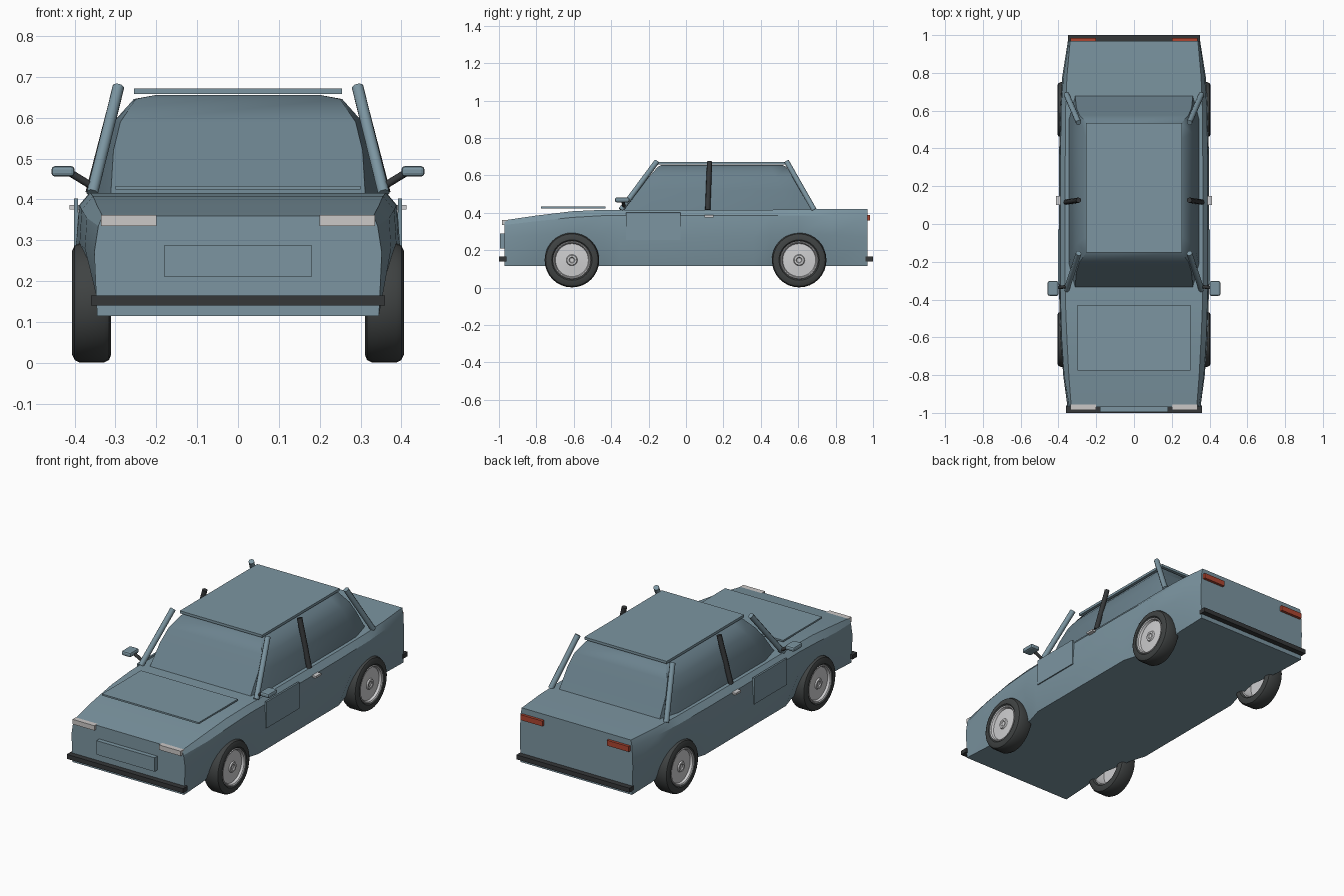
import bpy, bmesh, math
from mathutils import Vector

if "Cube" in bpy.data.objects:
    bpy.data.objects.remove(bpy.data.objects["Cube"])


def material(name, rgb):
    m = bpy.data.materials.new(name)
    m.diffuse_color = (*rgb, 1)
    m.use_nodes = True
    m.node_tree.nodes["Principled BSDF"].inputs["Base Color"].default_value = m.diffuse_color
    return m


BLUE = material("blue grey paint", (0.20, 0.30, 0.355))
GLASS = material("dark blue glass", (0.145, 0.22, 0.265))
BLACK = material("black trim", (0.035, 0.038, 0.04))
RUBBER = material("tyre rubber", (0.05, 0.055, 0.055))
METAL = material("light wheel metal", (0.62, 0.62, 0.63))
LAMP = material("pale lamp", (0.60, 0.58, 0.57))
RED = material("red lamp", (0.42, 0.06, 0.03))


def finish(bm, name, mat, smooth=None):
    bmesh.ops.recalc_face_normals(bm, faces=bm.faces)
    me = bpy.data.meshes.new(name)
    bm.to_mesh(me)
    bm.free()
    ob = bpy.data.objects.new(name, me)
    bpy.context.collection.objects.link(ob)
    me.materials.append(mat)
    if smooth:
        bpy.context.view_layer.objects.active = ob
        ob.select_set(True)
        bpy.ops.object.shade_smooth_by_angle(angle=math.radians(smooth))
        ob.select_set(False)
    return ob


def loft(name, rings, mat, smooth=None):
    """Skin a list of closed rings and cap both ends."""
    bm = bmesh.new()
    rows = [[bm.verts.new(p) for p in r] for r in rings]
    n = len(rows[0])
    for a, b in zip(rows, rows[1:]):
        for i in range(n):
            bm.faces.new((a[i], a[(i + 1) % n], b[(i + 1) % n], b[i]))
    bm.faces.new(rows[0])
    bm.faces.new(rows[-1])
    return finish(bm, name, mat, smooth)


def box(name, x, y, z, mat, bevel=0):
    bm = bmesh.new()
    bmesh.ops.create_cube(bm, size=1)
    for v in bm.verts:
        v.co = Vector([(r[0] + r[1]) / 2 + c * (r[1] - r[0]) for c, r in zip(v.co, (x, y, z))])
    if bevel:
        bmesh.ops.bevel(bm, geom=bm.edges[:], offset=bevel, segments=2, affect='EDGES', profile=0.5)
    return finish(bm, name, mat)


def rod(name, a, b, r, mat, sides=8):
    a, b = Vector(a), Vector(b)
    bm = bmesh.new()
    bmesh.ops.create_cone(bm, cap_ends=True, segments=sides, radius1=r, radius2=r, depth=(b - a).length)
    rot = (b - a).to_track_quat('Z', 'Y')
    for v in bm.verts:
        v.co = rot @ v.co + (a + b) / 2
    return finish(bm, name, mat, 50)


def lathe(name, profile, side, y, z, mat, n=32):
    """Turn (x, radius) points around a wheel axle."""
    bm = bmesh.new()
    rows = []
    for i in range(n):
        t = 2 * math.pi * i / n
        rows.append([bm.verts.new((side * x, y + r * math.cos(t), z + r * math.sin(t))) for x, r in profile])
    for i in range(n):
        a, b = rows[i], rows[(i + 1) % n]
        for j in range(len(profile) - 1):
            bm.faces.new((a[j], a[j + 1], b[j + 1], b[j]))
    bmesh.ops.remove_doubles(bm, verts=bm.verts, dist=0.0001)
    return finish(bm, name, mat, 35)


# Body shell: y, bottom width, bottom z, belly width, belly z, shoulder width, shoulder z, top width, top z
sections = [
    (-0.97, 0.345, 0.115, 0.352, 0.27, 0.342, 0.335, 0.332, 0.36),
    (-0.80, 0.335, 0.115, 0.375, 0.28, 0.370, 0.355, 0.345, 0.385),
    (-0.61, 0.315, 0.115, 0.388, 0.29, 0.383, 0.375, 0.355, 0.408),
    (-0.44, 0.345, 0.115, 0.394, 0.28, 0.388, 0.385, 0.362, 0.416),
    (-0.35, 0.372, 0.115, 0.398, 0.27, 0.390, 0.385, 0.364, 0.416),
    (0.36, 0.372, 0.115, 0.398, 0.27, 0.390, 0.385, 0.364, 0.416),
    (0.45, 0.345, 0.115, 0.394, 0.28, 0.388, 0.385, 0.362, 0.416),
    (0.61, 0.315, 0.115, 0.390, 0.29, 0.386, 0.385, 0.362, 0.418),
    (0.78, 0.340, 0.115, 0.380, 0.28, 0.374, 0.385, 0.355, 0.420),
    (0.97, 0.345, 0.115, 0.350, 0.27, 0.345, 0.385, 0.338, 0.420),
]
rings = []
for y, *s in sections:
    half = [(s[i], s[i + 1]) for i in range(0, 8, 2)]
    rings.append([(w, y, z) for w, z in half] + [(-w, y, z) for w, z in reversed(half)])
loft("body_shell", rings, BLUE, 25)

# Glasshouse: z, front y, rear y, corner width, middle width
levels = [
    (0.405, -0.342, 0.685, 0.312, 0.345),
    (0.52, -0.255, 0.615, 0.305, 0.328),
    (0.59, -0.200, 0.575, 0.288, 0.305),
    (0.646, -0.150, 0.535, 0.250, 0.255),
    (0.656, -0.130, 0.515, 0.200, 0.200),
]
rings = []
for z, f, b, c, m in levels:
    q = (b - f) * 0.12
    right = [(c, f, z), (m, f + q, z), (m, b - q, z), (c, b, z)]
    rings.append(right + [(-x, y, z) for x, y, z in reversed(right)])
loft("glasshouse", rings, GLASS, 40)

# Panels
box("roof_panel", (-0.255, 0.255), (-0.15, 0.535), (0.658, 0.672), BLUE)
box("hood_panel", (-0.30, 0.30), (-0.775, -0.43), (0.424, 0.433), BLUE)
box("front_plate", (-0.18, 0.18), (-0.995, -0.96), (0.21, 0.288), BLUE)

# Bumpers
box("front_bumper", (-0.36, 0.36), (-1.0, -0.96), (0.14, 0.165), BLACK)
box("rear_bumper", (-0.35, 0.35), (0.96, 1.0), (0.14, 0.165), BLACK)

# Wheel outlines as x, radius
tyre = [(0.32, 0.100), (0.311, 0.108), (0.311, 0.128), (0.316, 0.140), (0.328, 0.146), (0.388, 0.146),
        (0.400, 0.140), (0.406, 0.128), (0.406, 0.108), (0.398, 0.100), (0.32, 0.100)]
rim = [(0.322, 0.101), (0.322, 0.094), (0.375, 0.086), (0.375, 0.0)]
face = [(0.398, 0.102), (0.403, 0.098), (0.400, 0.093), (0.388, 0.088), (0.392, 0.030),
        (0.399, 0.026), (0.399, 0.016), (0.394, 0.012), (0.394, 0.0)]

for s, side in ((1, "right"), (-1, "left")):
    def xr(a, b):
        return (min(s * a, s * b), max(s * a, s * b))

    # Wheels
    for y, end in ((-0.61, "front"), (0.605, "rear")):
        tag = f"{end}_{side}"
        lathe(f"tyre_{tag}", tyre, s, y, 0.147, RUBBER)
        lathe(f"wheel_inner_{tag}", rim, s, y, 0.147, METAL)
        lathe(f"wheel_face_{tag}", face, s, y, 0.147, METAL)

    # Roof pillars
    rod(f"front_pillar_{side}", (s * 0.357, -0.348, 0.415), (s * 0.293, -0.155, 0.675), 0.015, BLUE)
    rod(f"middle_pillar_{side}", (s * 0.360, 0.116, 0.415), (s * 0.293, 0.126, 0.674), 0.014, BLACK)
    rod(f"rear_pillar_{side}", (s * 0.357, 0.685, 0.415), (s * 0.293, 0.537, 0.675), 0.015, BLUE)

    # Mirrors
    rod(f"mirror_arm_{side}", (s * 0.345, -0.33, 0.425), (s * 0.412, -0.338, 0.466), 0.009, BLACK)
    box(f"mirror_{side}", xr(0.40, 0.457), (-0.38, -0.302), (0.456, 0.482), BLUE, 0.009)

    # Door panel and handle
    box(f"door_panel_{side}", xr(0.392, 0.402), (-0.32, -0.03), (0.255, 0.402), BLUE)
    box(f"door_handle_{side}", xr(0.38, 0.412), (0.10, 0.148), (0.376, 0.387), METAL)

    # Lamps
    box(f"headlamp_{side}", xr(0.20, 0.335), (-0.985, -0.955), (0.335, 0.362), LAMP)
    box(f"tail_lamp_{side}", xr(0.20, 0.335), (0.955, 0.985), (0.358, 0.388), RED)
